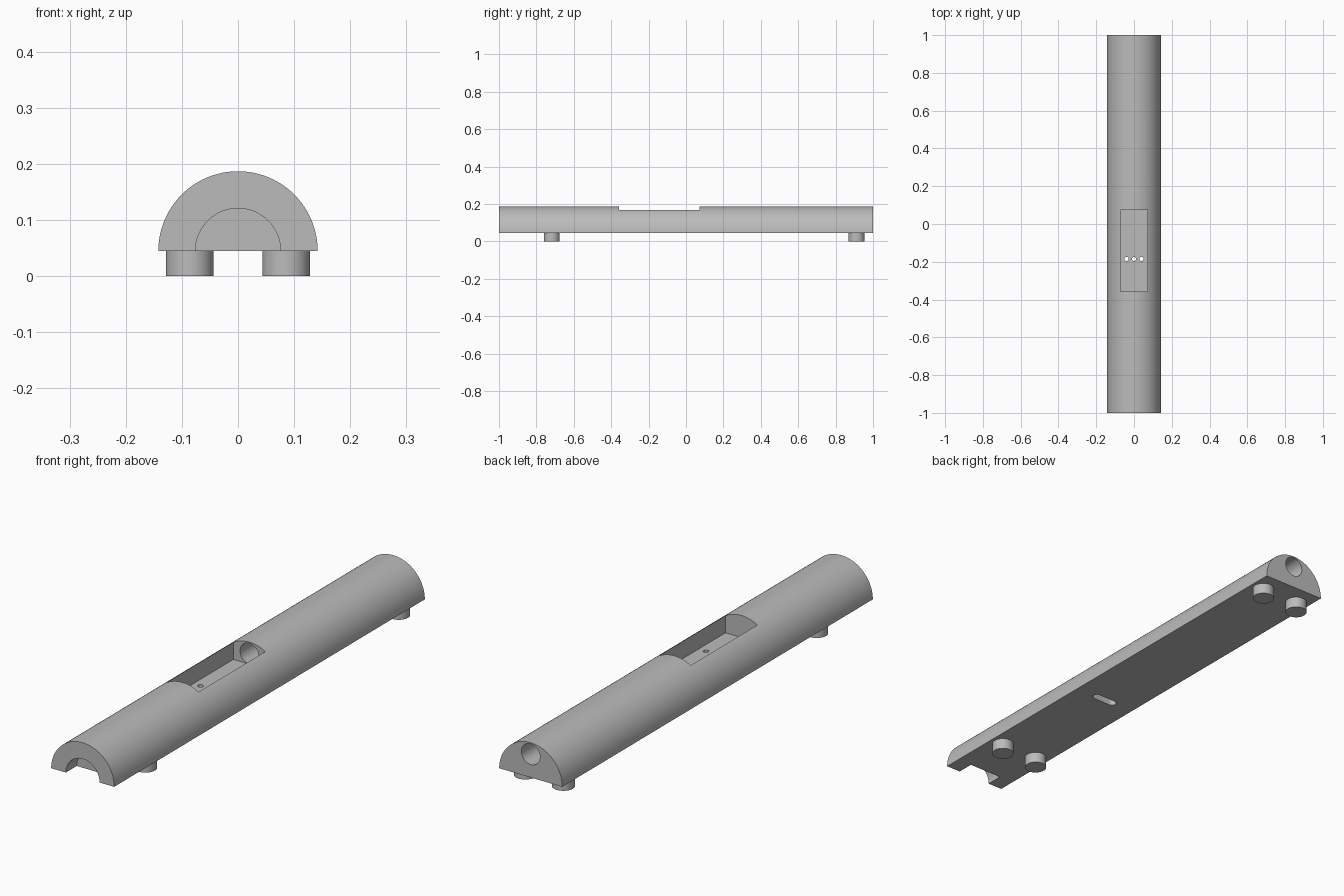
import bpy, bmesh, math
from mathutils import Matrix

default = bpy.data.objects.get("Cube")
if default:
    bpy.data.objects.remove(default, do_unlink=True)

GREY = (0.5, 0.5, 0.5, 1)
grey = bpy.data.materials.new("plain grey")
grey.use_nodes = True
grey.diffuse_color = GREY
grey.node_tree.nodes["Principled BSDF"].inputs["Base Color"].default_value = GREY

BASE = 0.045      # underside of the body
RADIUS = 0.142
HOLE_Y = -0.185   # row of small holes


def make(name, bm):
    bmesh.ops.recalc_face_normals(bm, faces=bm.faces)
    mesh = bpy.data.meshes.new(name)
    bm.to_mesh(mesh)
    bm.free()
    mesh.materials.append(grey)
    ob = bpy.data.objects.new(name, mesh)
    bpy.context.collection.objects.link(ob)
    return ob


def prism(name, profile, offset):
    """Extrude a closed outline along an offset."""
    bm = bmesh.new()
    face = bm.faces.new([bm.verts.new(p) for p in profile])
    res = bmesh.ops.extrude_face_region(bm, geom=[face], use_keep_orig=True)
    verts = [g for g in res["geom"] if isinstance(g, bmesh.types.BMVert)]
    bmesh.ops.translate(bm, verts=verts, vec=offset)
    return make(name, bm)


def arc(radius, start, end, steps):
    angles = [math.radians(start + (end - start) * i / steps) for i in range(steps + 1)]
    return [(radius * math.cos(a), radius * math.sin(a)) for a in angles]


def cylinder(name, radius, depth, centre, sides=48, along_y=False):
    bm = bmesh.new()
    turn = Matrix.Rotation(math.pi / 2, 4, "X") if along_y else Matrix()
    bmesh.ops.create_cone(bm, cap_ends=True, segments=sides, radius1=radius,
                          radius2=radius, depth=depth,
                          matrix=Matrix.Translation(centre) @ turn)
    return make(name, bm)


def box(name, low, high):
    (x0, y0, z0), (x1, y1, z1) = low, high
    outline = [(x0, y0, z0), (x1, y0, z0), (x1, y1, z0), (x0, y1, z0)]
    return prism(name, outline, (0, 0, z1 - z0))


def cut(target, cutter):
    mod = target.modifiers.new("cut", "BOOLEAN")
    mod.operation, mod.solver, mod.object = "DIFFERENCE", "EXACT", cutter
    bpy.context.view_layer.objects.active = target
    bpy.ops.object.modifier_apply(modifier=mod.name)
    bpy.data.objects.remove(cutter, do_unlink=True)


# Half-round body
body = prism("body", [(x, -1, BASE + z) for x, z in arc(RADIUS, 0, 180, 48)], (0, 2, 0))

# Half-round recess in the front end
cut(body, cylinder("recess_cutter", 0.076, 0.14, (0, -1, BASE), along_y=True))

# Open pocket in the top
cut(body, box("pocket_cutter", (-0.072, -0.357, 0.097), (0.072, 0.073, 0.3)))

# Round bore from the pocket out through the back end
cut(body, cylinder("bore_cutter", 0.042, 1.1, (0, 0.6, 0.14), along_y=True))

# Rounded slot in the underside
ends = arc(0.017, -90, 90, 8)
slot = [(x + 0.04, y + HOLE_Y, 0) for x, y in ends]
slot += [(-x - 0.04, HOLE_Y - y, 0) for x, y in ends]
cut(body, prism("slot_cutter", slot, (0, 0, 0.08)))

# Three small holes joining the pocket and the slot
for x in (-0.039, 0, 0.039):
    cut(body, cylinder("small_hole_cutter", 0.011, 0.06, (x, HOLE_Y, 0.09), 16))

# Four round feet
parts = [body]
for end, y in (("front", -0.718), ("back", 0.912)):
    for side, x in (("left", 0.086), ("right", -0.086)):
        parts.append(cylinder(f"{end}_{side}_foot", 0.0425, BASE, (x, y, BASE / 2)))

# Smooth curves with sharp edges
bpy.ops.object.select_all(action="DESELECT")
for ob in parts:
    ob.select_set(True)
bpy.context.view_layer.objects.active = body
bpy.ops.object.shade_smooth_by_angle(angle=math.radians(30))
